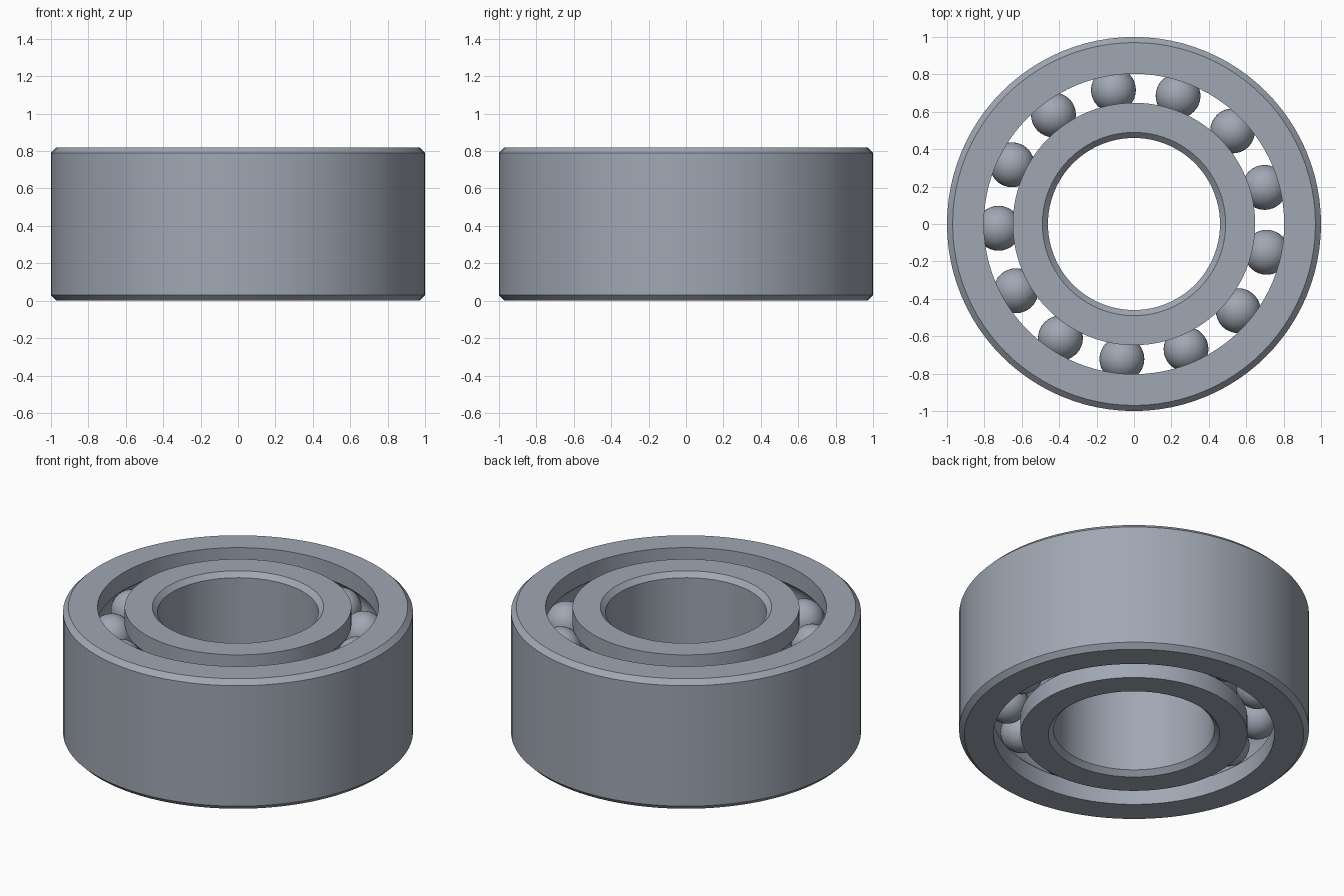
import bpy, bmesh, math
from mathutils import Matrix, Vector

cube = bpy.data.objects.get("Cube")
if cube:
    bpy.data.objects.remove(cube, do_unlink=True)

HEIGHT = 0.82
ROWS = (HEIGHT / 4, HEIGHT * 3 / 4)   # heights of the two ball rows
PITCH, BALL, GROOVE = 0.725, 0.12, 0.122
BALLS, START = 13, math.radians(181.8)
CHAMFER = 0.03

steel = bpy.data.materials.new("steel grey")
steel.use_nodes = True
colour = (0.35, 0.39, 0.455, 1)
steel.diffuse_color = colour
steel.node_tree.nodes["Principled BSDF"].inputs["Base Color"].default_value = colour


def finish(name, bm, angle):
    mesh = bpy.data.meshes.new(name)
    bm.to_mesh(mesh)
    bm.free()
    mesh.materials.append(steel)
    obj = bpy.data.objects.new(name, mesh)
    bpy.context.collection.objects.link(obj)
    bpy.ops.object.select_all(action="DESELECT")
    obj.select_set(True)
    bpy.context.view_layer.objects.active = obj
    bpy.ops.object.shade_smooth_by_angle(angle=math.radians(angle))
    return obj


def raceway(radius, steps=12):
    """Wall at the given radius, from bottom to top, with a round groove per row."""
    side = 1 if radius > PITCH else -1
    half = math.acos(abs(radius - PITCH) / GROOVE)
    points = [(radius, 0)]
    for z in ROWS:
        for i in range(steps + 1):
            a = -half + 2 * half * i / steps
            points.append((PITCH + side * GROOVE * math.cos(a), z + GROOVE * math.sin(a)))
    return points + [(radius, HEIGHT)]


def chamfered_wall(radius, inward):
    """Wall from top to bottom whose ends are chamfered into the ring."""
    edge = radius + inward * CHAMFER
    return [(edge, HEIGHT), (radius, HEIGHT - CHAMFER), (radius, CHAMFER), (edge, 0)]


def ring(name, profile, segments=96):
    """Spin a closed radius-height profile around the z axis."""
    bm = bmesh.new()
    loops = []
    for s in range(segments):
        turn = Matrix.Rotation(math.tau * s / segments, 3, "Z")
        loops.append([bm.verts.new(turn @ Vector((r, 0, z))) for r, z in profile])
    n = len(profile)
    for s in range(segments):
        a, b = loops[s], loops[(s + 1) % segments]
        for i in range(n):
            j = (i + 1) % n
            bm.faces.new((a[i], b[i], b[j], a[j]))
    bmesh.ops.recalc_face_normals(bm, faces=bm.faces)
    return finish(name, bm, 25)


# Outer and inner rings, grooved where the balls run
ring("outer_ring", raceway(0.803) + chamfered_wall(1.0, -1))
ring("inner_ring", raceway(0.648) + chamfered_wall(0.46, 1))

# Two aligned rows of balls
for label, z in zip(("lower", "upper"), ROWS):
    for k in range(BALLS):
        angle = START + math.tau * k / BALLS
        place = Matrix.Translation((PITCH * math.cos(angle), PITCH * math.sin(angle), z))
        bm = bmesh.new()
        bmesh.ops.create_uvsphere(bm, u_segments=32, v_segments=20, radius=BALL, matrix=place)
        finish(f"{label}_ball_{k + 1}", bm, 60)
